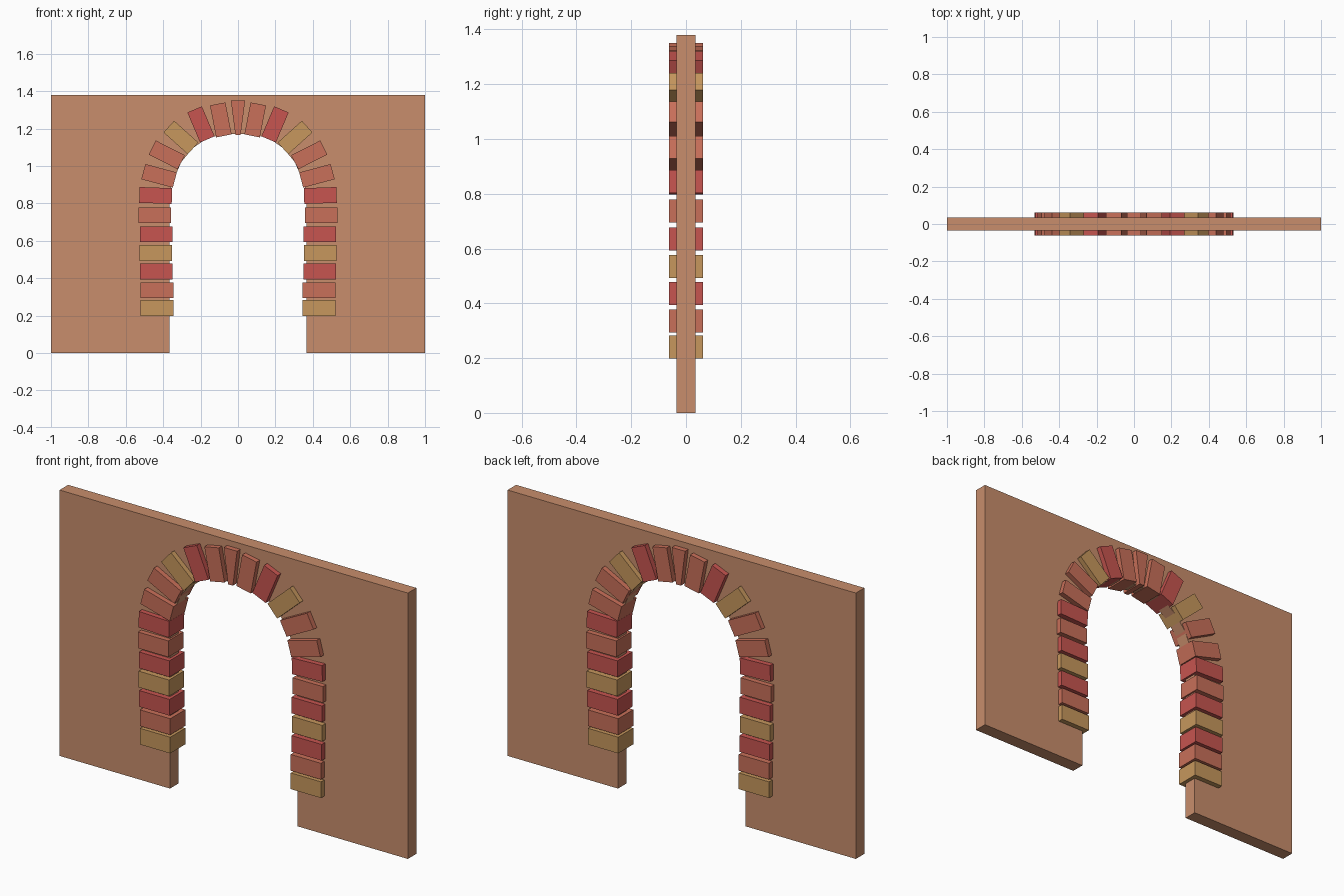
import bpy
from math import radians, cos, sin

if "Cube" in bpy.data.objects:
    bpy.data.objects.remove(bpy.data.objects["Cube"])

WALL_HALF, BRICK_HALF = 0.035, 0.062


def material(name, rgb):
    m = bpy.data.materials.new(name)
    m.diffuse_color = (*rgb, 1)
    m.use_nodes = True
    m.node_tree.nodes["Principled BSDF"].inputs["Base Color"].default_value = m.diffuse_color
    return m


PLASTER = material("plaster", (0.58, 0.27, 0.15))
TAN = material("tan_brick", (0.57, 0.31, 0.11))
SALMON = material("salmon_brick", (0.58, 0.16, 0.10))
RED = material("red_brick", (0.57, 0.09, 0.08))


def prism(name, outline, half, mat):
    """Extrude an XZ outline symmetrically along y."""
    n = len(outline)
    verts = [(x, y, z) for y in (-half, half) for x, z in outline]
    faces = [list(range(n)), list(range(2 * n - 1, n - 1, -1))]
    faces += [[i, i + n, (i + 1) % n + n, (i + 1) % n] for i in range(n)]
    mesh = bpy.data.meshes.new(name)
    mesh.from_pydata(verts, [], faces)
    mesh.materials.append(mat)
    obj = bpy.data.objects.new(name, mesh)
    bpy.context.collection.objects.link(obj)
    return obj


# Wall with an arched doorway
half_arch = [(0.366, 0), (0.366, 0.86), (0.342, 0.93), (0.304, 1.02),
             (0.242, 1.095), (0.166, 1.148), (0.072, 1.17)]
left_arch = [(-x, z) for x, z in half_arch]
outline = ([(-1, 0)] + left_arch + half_arch[::-1]
           + [(1, 0), (1, 1.38), (-1, 1.38)])
prism("wall", outline, WALL_HALF, PLASTER)

# Surround bricks: centre x, centre z, tilt in degrees, colour
bricks = [
    (0.433, 0.240, 0, TAN), (0.433, 0.336, 0, SALMON), (0.437, 0.435, 0, RED),
    (0.440, 0.535, 0, TAN), (0.438, 0.635, 0, RED), (0.444, 0.737, 0, SALMON),
    (0.440, 0.842, 2, RED), (0.422, 0.947, 15, SALMON),
    (0.381, 1.059, 27, SALMON), (0.305, 1.152, 42, TAN),
    (0.198, 1.222, 67, RED), (0.092, 1.246, 79, SALMON),
]
for side, label in ((-1, "left"), (1, "right")):
    for i, (cx, cz, tilt, mat) in enumerate(bricks):
        c, s = cos(radians(tilt)), sin(radians(tilt))
        pts = [(side * (cx + u * c - v * s), cz + u * s + v * c)
               for u, v in ((-.087, -.042), (.087, -.042), (.087, .042), (-.087, .042))]
        prism(f"{label}_brick_{i + 1}", pts[::side], BRICK_HALF, mat)

# Tapered keystone
prism("keystone", [(-0.014, 1.165), (0.014, 1.165), (0.038, 1.35), (-0.038, 1.35)],
      BRICK_HALF, SALMON)

# Consistent outward normals
import bmesh
for obj in bpy.context.collection.objects:
    bm = bmesh.new()
    bm.from_mesh(obj.data)
    bmesh.ops.recalc_face_normals(bm, faces=bm.faces)
    bm.to_mesh(obj.data)
    bm.free()
